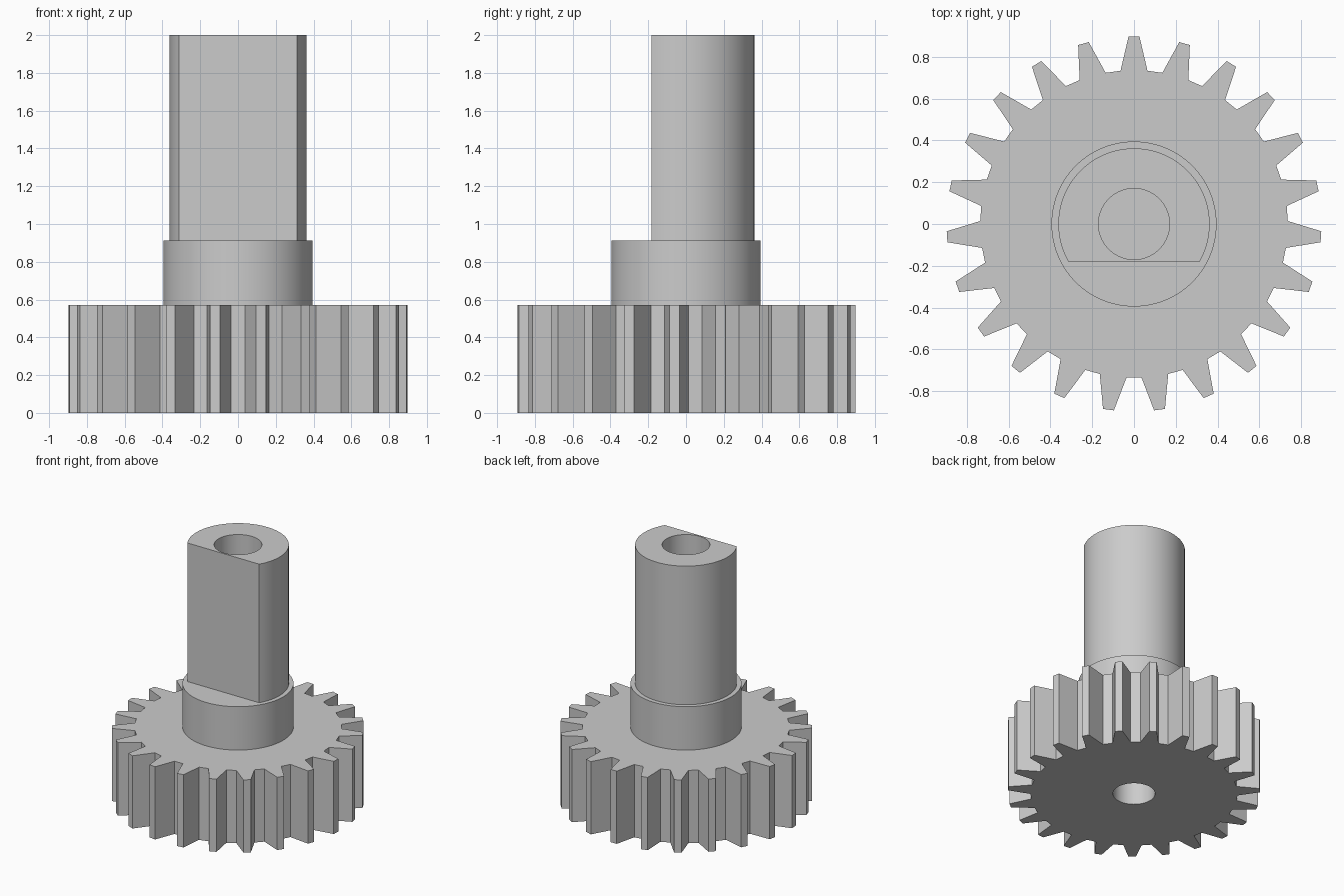
import bpy
import bmesh
from math import sin, cos, pi, radians, asin

cube = bpy.data.objects.get("Cube")
if cube:
    bpy.data.objects.remove(cube, do_unlink=True)

# One plain grey for the whole part
grey = bpy.data.materials.new("plain grey")
grey.use_nodes = True
COLOUR = (0.6, 0.6, 0.6, 1)
grey.diffuse_color = COLOUR
grey.node_tree.nodes["Principled BSDF"].inputs["Base Color"].default_value = COLOUR


def polar(r, a):
    return (r * cos(a), r * sin(a))


def circle(r, n=64):
    return [polar(r, 2 * pi * i / n) for i in range(n)]


def add_loop(bm, points, z):
    verts = [bm.verts.new((x, y, z)) for x, y in points]
    edges = [bm.edges.new((v, verts[i - 1])) for i, v in enumerate(verts)]
    return verts, edges


def add_wall(bm, low, high):
    for i in range(len(low)):
        bm.faces.new((low[i - 1], low[i], high[i], high[i - 1]))


def prism(name, outline, z0, z1, bore=0, floor=0, bore_at_top=False):
    """Straight prism, with an optional blind round bore in one end."""
    bm = bmesh.new()
    low, low_edges = add_loop(bm, outline, z0)
    high, high_edges = add_loop(bm, outline, z1)
    add_wall(bm, low, high)
    if bore:
        mouth, mouth_edges = add_loop(bm, circle(bore), z1 if bore_at_top else z0)
        end, _ = add_loop(bm, circle(bore), floor)
        add_wall(bm, mouth, end)
        bm.faces.new(end)
        rim = high_edges if bore_at_top else low_edges
        bmesh.ops.triangle_fill(bm, edges=rim + mouth_edges, use_beauty=True)
        bm.faces.new(low if bore_at_top else high)
    else:
        bm.faces.new(low)
        bm.faces.new(high)
    bmesh.ops.recalc_face_normals(bm, faces=bm.faces)
    mesh = bpy.data.meshes.new(name)
    bm.to_mesh(mesh)
    bm.free()
    mesh.materials.append(grey)
    obj = bpy.data.objects.new(name, mesh)
    bpy.context.collection.objects.link(obj)
    bpy.ops.object.select_all(action="DESELECT")
    obj.select_set(True)
    bpy.context.view_layer.objects.active = obj
    bpy.ops.object.shade_smooth_by_angle(angle=radians(30))
    return obj


# Toothed wheel: straight tapered teeth, one pointing to the back
TEETH = 23
ROOT, TIP = 0.736, 0.897
gear_outline = []
for t in range(TEETH):
    a = pi / 2 + 2 * pi * t / TEETH
    for r, offset in ((ROOT, -5.03), (TIP, -1.68), (TIP, 1.68), (ROOT, 5.03)):
        gear_outline.append(polar(r, a + radians(offset)))
prism("toothed_wheel", gear_outline, 0, 0.571, bore=0.15, floor=0.45)

# Round collar, seated in the wheel
prism("collar", circle(0.395, 96), 0.55, 0.912)

# D-shaped shaft with the flat at the front and a bore in the top
RADIUS, FLAT = 0.362, 0.183
start = -asin(FLAT / RADIUS)
sweep = pi - 2 * start
shaft_outline = [polar(RADIUS, start + sweep * i / 64) for i in range(65)]
prism("flatted_shaft", shaft_outline, 0.88, 2, bore=0.17, floor=1.1, bore_at_top=True)
